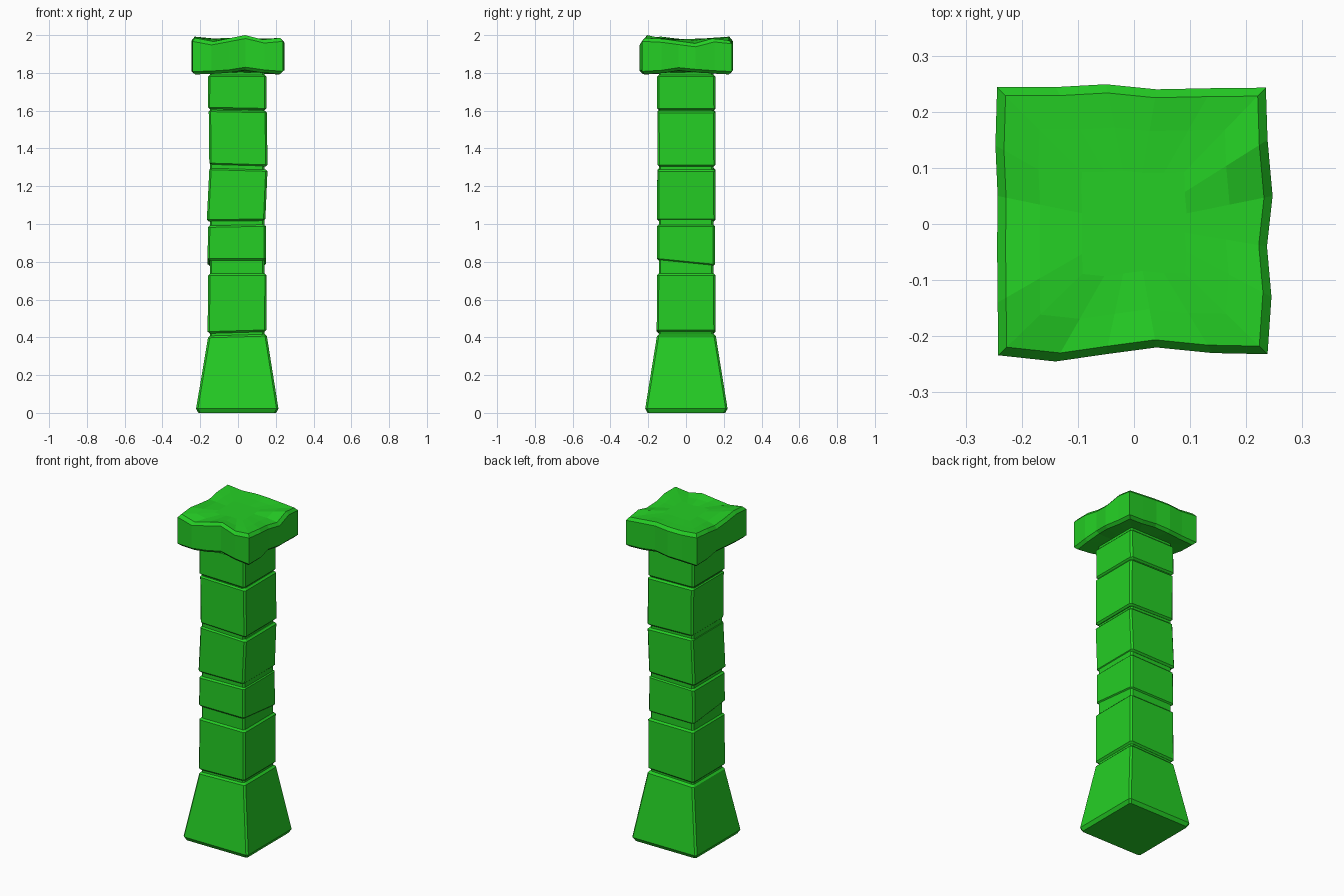
import bpy, bmesh
from mathutils import Vector

if "Cube" in bpy.data.objects:
    bpy.data.objects.remove(bpy.data.objects["Cube"])

green = bpy.data.materials.new("green_stone")
green.diffuse_color = (0.018, 0.62, 0.018, 1)
green.use_nodes = True
green.node_tree.nodes["Principled BSDF"].inputs["Base Color"].default_value = green.diffuse_color


def finish(name, bm):
    bmesh.ops.recalc_face_normals(bm, faces=bm.faces)
    me = bpy.data.meshes.new(name)
    bm.to_mesh(me)
    bm.free()
    me.materials.append(green)
    ob = bpy.data.objects.new(name, me)
    bpy.context.collection.objects.link(ob)
    return ob


def loft(bm, rings):
    """Bridge consecutive vertex rings; returns the rings as BMVerts."""
    vs = [[bm.verts.new(p) for p in r] for r in rings]
    for a, b in zip(vs, vs[1:]):
        for i in range(len(a)):
            j = (i + 1) % len(a)
            bm.faces.new((a[i], a[j], b[j], b[i]))
    return vs


def square(z, half, cx=0, cy=0, tx=0, ty=0, c=0.01):
    """Square ring with clipped corners; tx, ty tilt it."""
    h, k = half, half - c
    pts = [(-k, -h), (k, -h), (h, -k), (h, k), (k, h), (-k, h), (-h, k), (-h, -k)]
    return [Vector((x + cx, y + cy, z + tx * x + ty * y)) for x, y in pts]


def block(name, bottom, top, lip=0.01):
    """Stone between two ring specs (z, half, cx, cy, tx, ty), edges chamfered."""
    def inner(s, dz):
        return square(s[0] + dz, s[1] - lip, *s[2:])
    bm = bmesh.new()
    vs = loft(bm, [inner(bottom, -lip), square(*bottom), square(*top), inner(top, lip)])
    bm.faces.new(vs[0][::-1])
    bm.faces.new(vs[-1])
    return finish(name, bm)


# Flared foot
block("flared_base", (0.022, 0.218, -0.004, 0.002, 0, 0),
      (0.402, 0.156, -0.003, 0.002, 0.03, 0), 0.012)

# Shaft stones, slightly shifted and tilted
stones = [
    ((0.435, 0.156, -0.005, 0.001, 0.03, 0), (0.728, 0.155, -0.003, 0.001, 0, 0)),
    ((0.802, 0.154, -0.007, 0.000, 0, -0.1), (0.985, 0.153, -0.006, 0.000, 0.02, 0)),
    ((1.025, 0.155, -0.010, 0.002, 0.01, 0), (1.283, 0.154, 0.002, 0.002, -0.03, 0)),
    ((1.318, 0.154, 0.002, 0.003, -0.03, 0), (1.592, 0.154, -0.001, 0.002, -0.02, 0)),
    ((1.615, 0.155, -0.005, 0.002, -0.02, 0), (1.780, 0.155, -0.004, 0.001, 0, 0)),
]
for n, (b, t) in enumerate(stones):
    block(f"shaft_stone_{n + 1}", b, t)

# Recessed core seen in the joints
block("shaft_core", (0.38, 0.145, -0.004, 0.001, 0, 0),
      (1.82, 0.145, -0.004, 0.001, 0, 0))

# Wavy capital slab: outline as x, y, top z, bottom z (anticlockwise from front left)
rim = [
    (-.242, -.234, 1.985, 1.803), (-.14, -.245, 1.966, 1.806), (-.05, -.232, 1.983, 1.812),
    (.04, -.220, 2.0, 1.826), (.14, -.230, 1.976, 1.812), (.238, -.232, 1.985, 1.804),
    (.245, -.13, 1.980, 1.810), (.237, -.04, 1.968, 1.824), (.247, .05, 1.956, 1.815),
    (.238, .15, 1.982, 1.808), (.235, .243, 1.972, 1.803),
    (.14, .242, 1.980, 1.806), (.04, .240, 1.988, 1.818), (-.05, .249, 1.985, 1.810),
    (-.14, .244, 1.982, 1.806), (-.244, .244, 1.992, 1.803),
    (-.247, .14, 1.985, 1.808), (-.243, .05, 1.972, 1.820), (-.244, -.04, 1.980, 1.814),
    (-.243, -.14, 1.992, 1.806),
]


def slab_ring(inset, col, dz, flat=0, level=1.98):
    s = 1 - inset / 0.242
    return [Vector((p[0] * s, p[1] * s, (p[col] + dz) * (1 - flat) + level * flat)) for p in rim]


bm = bmesh.new()
vs = loft(bm, [slab_ring(0.09, 3, -0.01, 1, 1.803), slab_ring(0.016, 3, -0.011),
               slab_ring(0, 3, 0.004), slab_ring(0, 2, -0.018), slab_ring(0.015, 2, 0),
               slab_ring(0.075, 2, 0, 0.6), slab_ring(0.15, 2, 0, 1)])
bm.faces.new(vs[0][::-1])
bm.faces.new(vs[-1])
finish("capital_slab", bm)

# Rest the foot on the ground
low = min(v.co.z for v in bpy.data.objects["flared_base"].data.vertices)
for v in bpy.data.objects["flared_base"].data.vertices:
    if v.co.z < 0.015:
        v.co.z -= low
